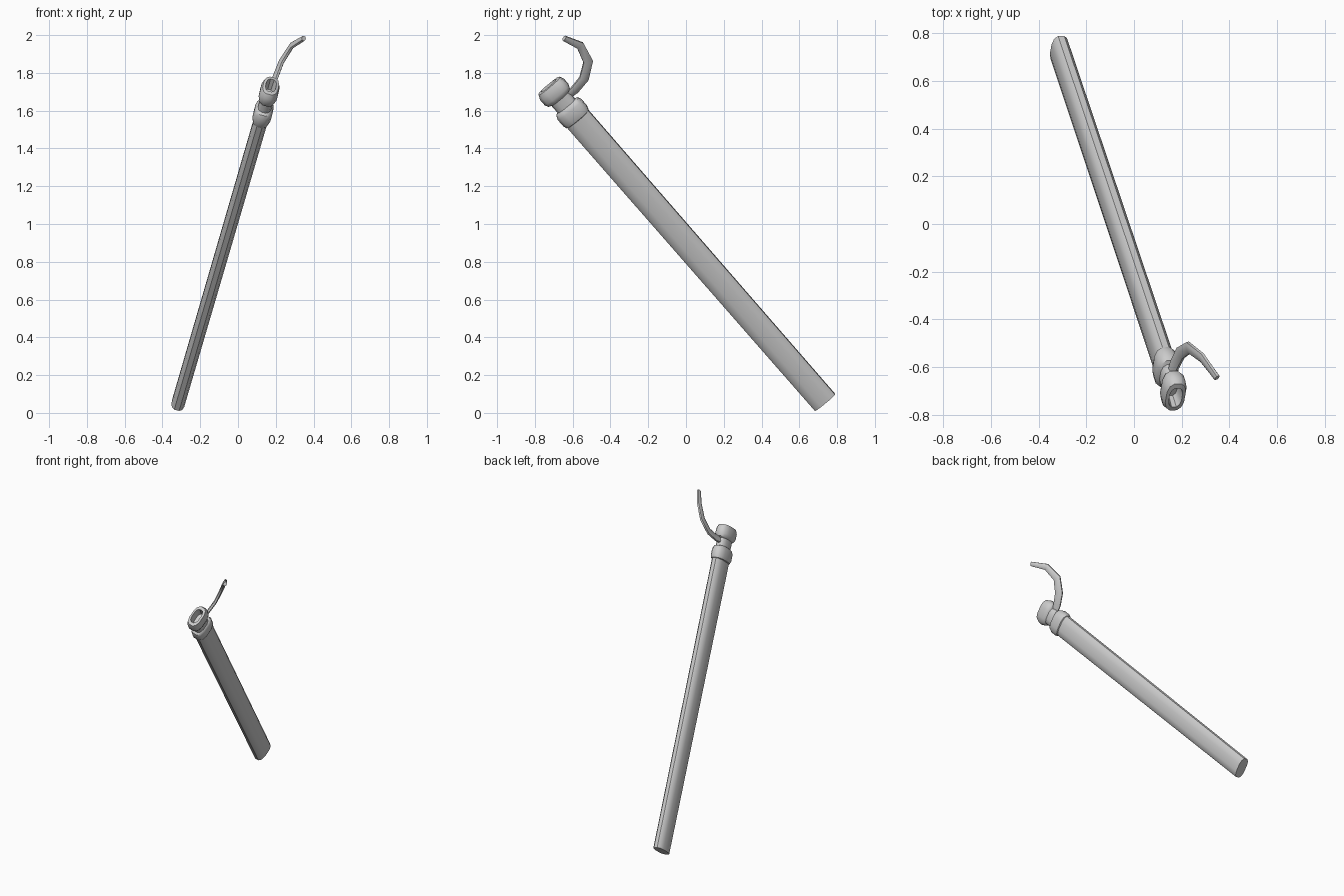
import bpy, bmesh, math
from mathutils import Vector

if "Cube" in bpy.data.objects:
    bpy.data.objects.remove(bpy.data.objects["Cube"])

# Leaning frame: D runs up the shaft, W across its width, T through its thickness
BASE = Vector((-0.315, 0.735, 0.057))
D = Vector((0.215, -0.642, 0.736)).normalized()
W = Vector((0.14, 0.77, 0.63))
W = (W - D * W.dot(D)).normalized()
T = D.cross(W)


def section(c, w, t, hw, ht, n=12, p=2.7):
    """Rounded-rectangle ring of points."""
    pts = []
    for i in range(n):
        a = 2 * math.pi * (i + 0.5) / n
        x, y = math.cos(a), math.sin(a)
        pts.append(c + w * hw * math.copysign(abs(x) ** (2 / p), x)
                   + t * ht * math.copysign(abs(y) ** (2 / p), y))
    return pts


def loft(name, rings, angle=40):
    """Skin rings of points into a capped, smooth-shaded body."""
    bm = bmesh.new()
    rows = [[bm.verts.new(p) for p in r] for r in rings]
    n = len(rows[0])
    for a, b in zip(rows, rows[1:]):
        for i in range(n):
            j = (i + 1) % n
            bm.faces.new((a[i], a[j], b[j], b[i]))
    bm.faces.new(rows[0][::-1])
    bm.faces.new(rows[-1])
    bmesh.ops.recalc_face_normals(bm, faces=bm.faces[:])
    me = bpy.data.meshes.new(name)
    bm.to_mesh(me)
    bm.free()
    ob = bpy.data.objects.new(name, me)
    bpy.context.collection.objects.link(ob)
    bpy.ops.object.select_all(action='DESELECT')
    ob.select_set(True)
    bpy.context.view_layer.objects.active = ob
    bpy.ops.object.shade_smooth_by_angle(angle=math.radians(angle))
    return ob


def axis_body(name, profile):
    """Profile entries: distance along shaft, half width, half thickness."""
    return loft(name, [section(BASE + D * s, W, T, hw, ht) for s, hw, ht in profile])


# Long flat sheath
axis_body("sheath", [(0.0, 0.071, 0.036), (2.06, 0.075, 0.038)])

# Collar, narrow neck and socketed mouth
axis_body("collar_and_mouth", [
    (2.035, 0.068, 0.036), (2.04, 0.078, 0.045), (2.06, 0.084, 0.050),
    (2.105, 0.084, 0.050), (2.125, 0.076, 0.044), (2.132, 0.060, 0.036),
    (2.185, 0.060, 0.036), (2.192, 0.076, 0.044), (2.212, 0.085, 0.050),
    (2.25, 0.085, 0.050), (2.275, 0.074, 0.042), (2.278, 0.052, 0.028),
    (2.21, 0.046, 0.023)])

# Curved flat strap rising from the neck
path = [Vector(p) for p in ((0.155, -0.635, 1.675), (0.17, -0.59, 1.71), (0.195, -0.54, 1.77),
                            (0.23, -0.518, 1.86), (0.285, -0.56, 1.945), (0.348, -0.645, 1.983))]
normal = (path[3] - path[1]).cross(path[5] - path[1]).normalized()
widths = (0.022, 0.026, 0.028, 0.027, 0.023, 0.015)
rings = []
for i, p in enumerate(path):
    tan = (path[min(i + 1, 5)] - path[max(i - 1, 0)]).normalized()
    side = normal.cross(tan).normalized()
    rings.append(section(p, side, tan.cross(side), widths[i], 0.012, n=8))
loft("strap", rings, 50)
